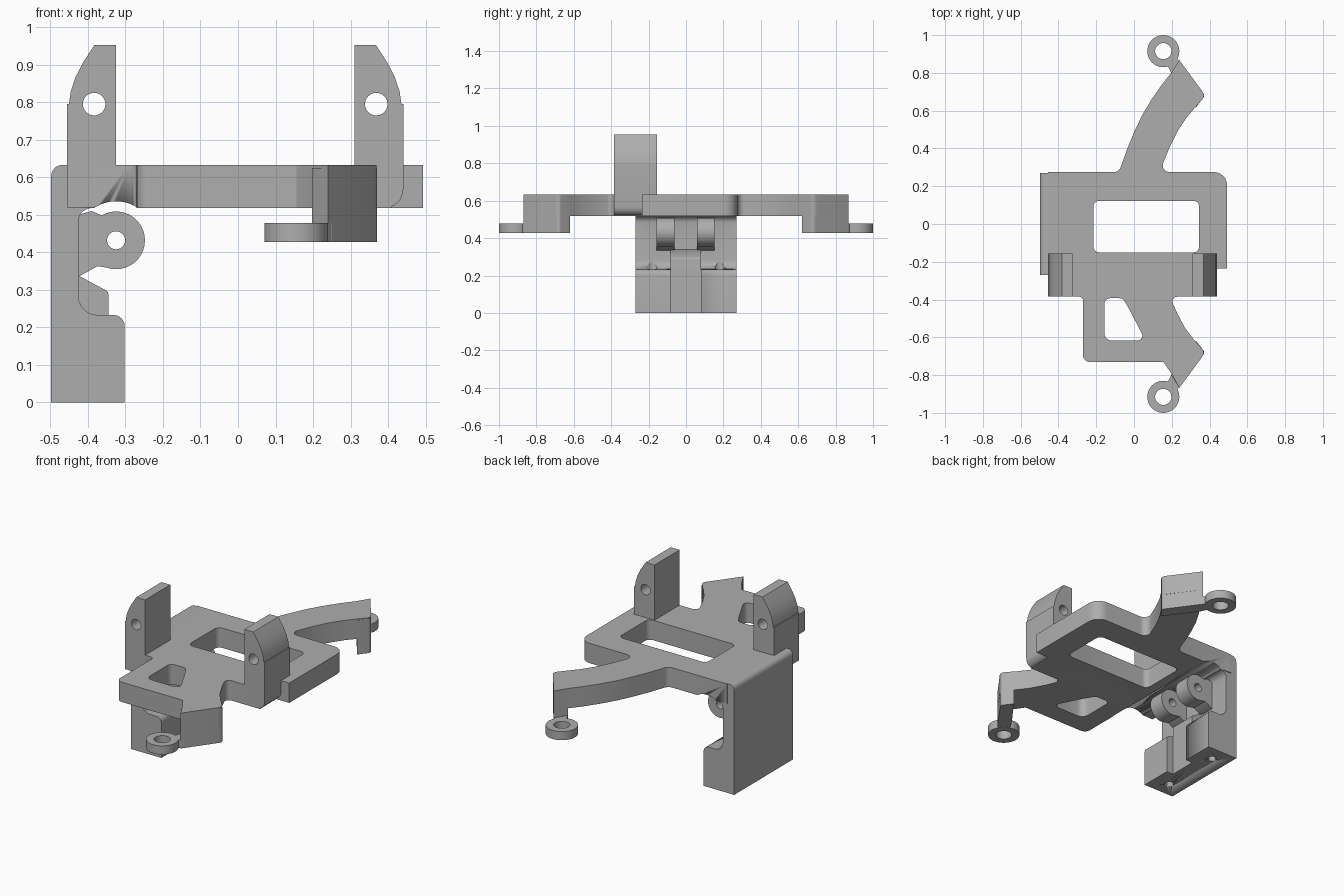
import bpy, bmesh, math
from mathutils import Vector

if "Cube" in bpy.data.objects:
    bpy.data.objects.remove(bpy.data.objects["Cube"])

grey = bpy.data.materials.new("mid grey")
grey.diffuse_color = (0.42, 0.42, 0.42, 1)
grey.use_nodes = True
grey.node_tree.nodes["Principled BSDF"].inputs["Base Color"].default_value = grey.diffuse_color


def fillet(points):
    """Round each corner given as (a, b, radius); plain (a, b) stays sharp."""
    out = []
    n = len(points)
    for i, p in enumerate(points):
        c = Vector(p[:2])
        r = p[2] if len(p) > 2 else 0
        if not r:
            out.append(c)
            continue
        u = (Vector(points[i - 1][:2]) - c).normalized()
        v = (Vector(points[(i + 1) % n][:2]) - c).normalized()
        half = u.angle(v) / 2
        d = r / math.tan(half)
        mid = c + (u + v).normalized() * (r / math.sin(half))
        a, b = c + u * d - mid, c + v * d - mid
        sweep = a.angle_signed(b)
        for k in range(7):
            t = -sweep * k / 6
            out.append(mid + Vector((a.x * math.cos(t) - a.y * math.sin(t),
                                     a.x * math.sin(t) + a.y * math.cos(t))))
    return out


def circle(cx, cy, r, n=40):
    return [(cx + r * math.cos(2 * math.pi * i / n), cy + r * math.sin(2 * math.pi * i / n))
            for i in range(n)]


def prism(name, loops, lo, hi, axis="Z"):
    """Extrude an outline with holes along Z (xy outline) or Y (xz outline)."""
    cu = bpy.data.curves.new(name, "CURVE")
    cu.dimensions, cu.fill_mode, cu.extrude = "2D", "BOTH", (hi - lo) / 2
    for loop in loops:
        pts = fillet(loop)
        s = cu.splines.new("POLY")
        s.points.add(len(pts) - 1)
        for q, p in zip(s.points, pts):
            q.co = (p[0], p[1], 0, 1)
        s.use_cyclic_u = True
    tmp = bpy.data.objects.new(name + "_outline", cu)
    bpy.context.collection.objects.link(tmp)
    me = bpy.data.meshes.new_from_object(
        tmp.evaluated_get(bpy.context.evaluated_depsgraph_get()))
    bpy.data.objects.remove(tmp)
    bm = bmesh.new()
    bm.from_mesh(me)
    bmesh.ops.remove_doubles(bm, verts=bm.verts, dist=0.0005)
    m = (lo + hi) / 2
    for v in bm.verts:
        x, y, z = v.co
        v.co = (x, y, z + m) if axis == "Z" else (x, m - z, y)
    bmesh.ops.recalc_face_normals(bm, faces=bm.faces)
    bm.to_mesh(me)
    bm.free()
    me.materials.clear()
    me.materials.append(grey)
    ob = bpy.data.objects.new(name, me)
    bpy.context.collection.objects.link(ob)
    bpy.ops.object.select_all(action="DESELECT")
    ob.select_set(True)
    bpy.context.view_layer.objects.active = ob
    bpy.ops.object.shade_smooth_by_angle(angle=math.radians(30))
    return ob


def cut(target, cutter):
    m = target.modifiers.new("cut", "BOOLEAN")
    m.operation, m.solver, m.object = "DIFFERENCE", "EXACT", cutter
    cutter.hide_render = True
    cutter.hide_set(True)


def box(x0, x1, y0, y1, r=0):
    return [(x0, y0, r), (x1, y0, r), (x1, y1, r), (x0, y1, r)]


# Main plate with curved arms and two windows
plate = prism("plate", [
    [(-0.455, -0.385), (-0.27, -0.385, 0.02), (-0.27, -0.73, 0.035), (0.155, -0.73, 0.01),
     (0.197, -0.79), (0.24, -0.868), (0.378, -0.68, 0.03), (0.315, -0.61), (0.27, -0.55),
     (0.23, -0.475), (0.19, -0.385, 0.025), (0.41, -0.385), (0.41, -0.235), (0.493, -0.235),
     (0.493, 0.275, 0.07), (0.135, 0.275, 0.035), (0.19, 0.41), (0.23, 0.49), (0.28, 0.565),
     (0.378, 0.68, 0.03), (0.24, 0.868), (0.197, 0.80), (0.145, 0.735), (0.09, 0.655),
     (0.04, 0.57), (0.0, 0.485), (-0.035, 0.40), (-0.08, 0.275, 0.035), (-0.455, 0.275)],
    box(-0.215, 0.345, -0.15, 0.123, 0.03),
    [(-0.157, -0.393, 0.03), (-0.06, -0.393, 0.03), (-0.02, -0.46), (0.06, -0.617, 0.025),
     (-0.157, -0.617, 0.04)]], 0.518, 0.633)
cut(plate, prism("plate_groove_cutter", [circle(-0.325, 0.43, 0.106, 64)], -0.5, 0.4, "Y"))

# Drop legs and screw eyes at the arm ends
for side, s in (("rear", 1), ("front", -1)):
    leg = [(0.197, 0.80), (0.33, 0.62), (0.376, 0.68, 0.02), (0.24, 0.868)]
    neck = [(0.175, 0.845), (0.20, 0.795), (0.25, 0.855), (0.215, 0.885)]
    prism(side + "_drop_leg", [[(p[0], s * p[1], *p[2:]) for p in leg]], 0.428, 0.625)
    prism(side + "_eye_neck", [[(x, s * y) for x, y in neck]], 0.429, 0.477)
    prism(side + "_screw_eye", [circle(0.155, s * 0.915, 0.085), circle(0.155, s * 0.915, 0.043)],
          0.428, 0.478)

# Upright ears, mirrored about the middle of the plate
MID = -0.0075
for side, s, base in (("right", 1, 0.518), ("left", -1, 0.6)):
    ear = [(0.318, base), (0.448, base, 0.05 if s > 0 else 0), (0.448, 0.795), (0.443, 0.795),
           (0.438, 0.83), (0.425, 0.868), (0.406, 0.905), (0.375, 0.953), (0.318, 0.953)]
    prism(side + "_ear", [[(MID + s * p[0], *p[1:]) for p in ear],
                          circle(MID + s * 0.376, 0.795, 0.03)], -0.385, -0.155, "Y")

# Side wall with foot, slotted in the middle and drilled twice
wall = prism("side_wall", [
    [(-0.498, 0), (-0.302, 0), (-0.302, 0.233, 0.03), (-0.425, 0.233, 0.05),
     (-0.425, 0.518, 0.035), (-0.385, 0.518), (-0.385, 0.633), (-0.498, 0.633, 0.03)]],
    -0.27, 0.27, "Y")
cut(wall, prism("foot_slot_cutter", [box(-0.345, -0.2, -0.083, 0.08)], -0.1, 0.4))
for s in (-1, 1):
    cut(wall, prism("foot_hole_cutter", [circle(-0.4, s * 0.18, 0.025)], -0.1, 0.4))

# Stop rib behind the foot slot
prism("stop_rib", [[(-0.45, 0.1), (-0.345, 0.1), (-0.345, 0.295, 0.015), (-0.425, 0.338),
                    (-0.45, 0.338)]], -0.083, 0.08, "Y")

# Pair of hinge lugs on the wall
arc = [(-0.325 + 0.077 * math.cos(math.radians(a)), 0.432 + 0.077 * math.sin(math.radians(a)))
       for a in range(-110, 121, 10)]
for name, y0, y1 in (("front_lug", -0.157, -0.062), ("rear_lug", 0.058, 0.153)):
    prism(name, [[(-0.45, 0.335), (-0.425, 0.335), (-0.375, 0.363)] + arc
                 + [(-0.39, 0.51), (-0.425, 0.50), (-0.45, 0.50)],
                 circle(-0.325, 0.432, 0.024)], y0, y1, "Y")
